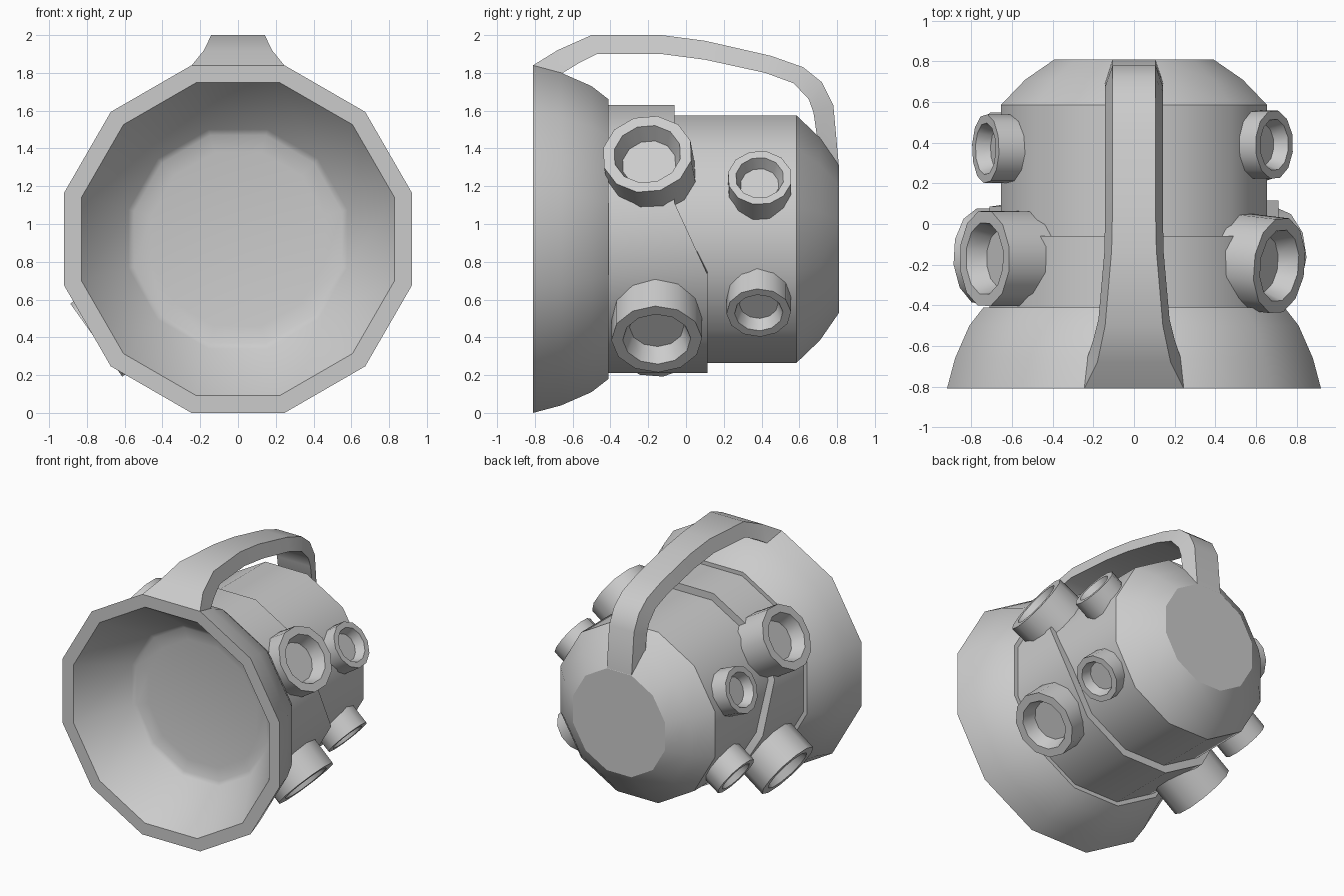
import bpy, bmesh
from math import pi, cos, sin, radians
from mathutils import Matrix, Vector

if "Cube" in bpy.data.objects:
    bpy.data.objects.remove(bpy.data.objects["Cube"])

SIDES = 12
AXIS_Z = 0.92                      # height of the main axis
APOTHEM = cos(pi / SIDES)


def finish(name, bm, matrix=None, angle=40):
    bmesh.ops.recalc_face_normals(bm, faces=bm.faces[:])
    mesh = bpy.data.meshes.new(name)
    bm.to_mesh(mesh)
    bm.free()
    ob = bpy.data.objects.new(name, mesh)
    bpy.context.collection.objects.link(ob)
    if matrix:
        ob.matrix_world = matrix
    bpy.ops.object.select_all(action='DESELECT')
    ob.select_set(True)
    bpy.context.view_layer.objects.active = ob
    bpy.ops.object.shade_smooth_by_angle(angle=radians(angle))
    return ob


def lathe(profile, ring_loop=False):
    """Revolve (y, radius to flat) points round the local y axis."""
    bm = bmesh.new()
    rings = []
    for y, flat in profile:
        r = flat / APOTHEM
        angles = [(i + 0.5) * 2 * pi / SIDES for i in range(SIDES)]
        rings.append([bm.verts.new((r * cos(a), y, r * sin(a))) for a in angles])
    pairs = list(zip(rings, rings[1:]))
    if ring_loop:
        pairs.append((rings[-1], rings[0]))
    else:
        bm.faces.new(rings[0])
        bm.faces.new(rings[-1])
    for a, b in pairs:
        for i in range(SIDES):
            j = (i + 1) % SIDES
            bm.faces.new((a[i], a[j], b[j], b[i]))
    return bm


to_axis = Matrix.Translation((0, 0, AXIS_Z))

# Flared dish, barrel and tapered back in one revolved shell
body = lathe([(-0.425, 0.46), (-0.44, 0.55), (-0.455, 0.58), (-0.81, 0.828),
              (-0.81, 0.92), (-0.66, 0.88), (-0.50, 0.81), (-0.41, 0.74),
              (-0.41, 0.655), (0.585, 0.655), (0.71, 0.535), (0.81, 0.39)])
finish("body", body, to_axis, 33)

# Raised collar, longer on the underside than on top
collar = lathe([(-0.42, 0.64), (-0.42, 0.71), (0, 0.71), (0, 0.64)], True)
for v in collar.verts:
    if v.co.y > -0.1:
        v.co.y = -0.06 if v.co.z > 0 else 0.115
        if v.co.x < -0.6 and v.co.z < 0:
            v.co.y = 0.085
finish("collar", collar, to_axis)

# Carry handle: (outer y, z, half width, inner y, z, half width)
stations = [
    (-0.81, 1.84, .245, -0.66, 1.795, .23),
    (-0.68, 1.92, .18, -0.57, 1.85, .20),
    (-0.50, 2.00, .142, -0.47, 1.90, .175),
    (-0.13, 2.00, .11, -0.13, 1.90, .145),
    (0.10, 1.97, .105, 0.10, 1.87, .142),
    (0.45, 1.89, .105, 0.42, 1.80, .142),
    (0.62, 1.83, .105, 0.57, 1.745, .142),
    (0.72, 1.75, .105, 0.65, 1.66, .142),
    (0.78, 1.63, .105, 0.675, 1.59, .142),
    (0.81, 1.30, .105, 0.70, 1.42, .142),
]
bm = bmesh.new()
loops = []
for oy, oz, ow, iy, iz, iw in stations:
    loops.append([bm.verts.new(c) for c in
                  ((-ow, oy, oz), (ow, oy, oz), (iw, iy, iz), (-iw, iy, iz))])
for a, b in zip(loops, loops[1:]):
    for i in range(4):
        j = (i + 1) % 4
        bm.faces.new((a[i], a[j], b[j], b[i]))
bm.faces.new(loops[0])
bm.faces.new(loops[-1])
finish("handle", bm, None, 48)


# Recessed round ports, placed by the centre of their mouth
def port(name, centre, tilt, radius, length, yaw=0.0):
    side = 1 if centre[0] > 0 else -1
    axis = Vector((side * cos(radians(tilt)), yaw, sin(radians(tilt))))
    rot = Vector((0, 1, 0)).rotation_difference(axis.normalized())
    bm = lathe([(-length, radius), (0, radius), (0, radius * 0.75),
                (-radius * 0.42, radius * 0.60)])
    finish(name, bm, Matrix.Translation(centre) @ rot.to_matrix().to_4x4())


BIG, SMALL = 0.232, 0.165
port("right_upper_large_port", (0.715, -0.205, 1.37), 32, BIG, 0.25, -0.1)
port("right_lower_large_port", (0.685, -0.155, 0.39), -43, BIG, 0.26)
port("left_upper_large_port", (-0.735, -0.17, 1.40), 31, BIG, 0.27)
port("left_lower_large_port", (-0.75, -0.16, 0.385), -35.5, BIG, 0.31)
port("right_upper_small_port", (0.69, 0.39, 1.245), 33, SMALL, 0.2)
port("right_lower_small_port", (0.66, 0.385, 0.53), -42, SMALL, 0.2)
port("left_upper_small_port", (-0.73, 0.37, 1.20), 23, SMALL, 0.2)
port("left_lower_small_port", (-0.69, 0.38, 0.53), -35, SMALL, 0.2)
